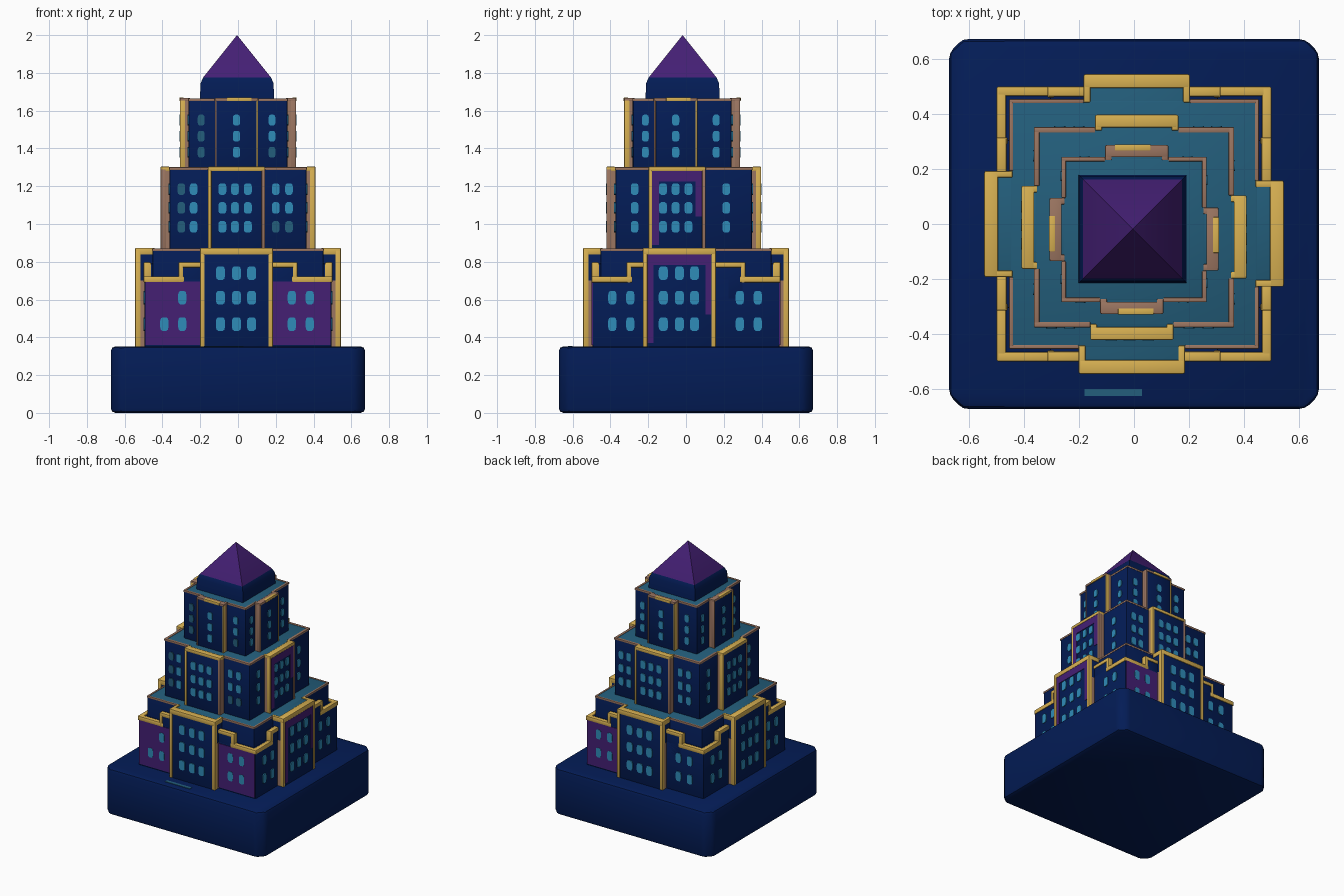
import bpy, bmesh, math
from mathutils import Matrix, Vector

if "Cube" in bpy.data.objects:
    bpy.data.objects.remove(bpy.data.objects["Cube"])


def material(name, rgb):
    m = bpy.data.materials.new(name)
    m.diffuse_color = (*rgb, 1)
    m.use_nodes = True
    m.node_tree.nodes["Principled BSDF"].inputs["Base Color"].default_value = m.diffuse_color
    return m


NAVY = material("navy", (0.001, 0.0115, 0.093))
TEAL = material("teal terrace", (0.017, 0.112, 0.2))
GLASS = material("window blue", (0.028, 0.262, 0.485))
GOLD = material("gold", (0.69, 0.44, 0.085))
TAN = material("tan", (0.33, 0.18, 0.12))
PURPLE = material("purple", (0.058, 0.014, 0.175))


def finish(name, bm, mats):
    bmesh.ops.recalc_face_normals(bm, faces=bm.faces[:])
    me = bpy.data.meshes.new(name)
    bm.to_mesh(me)
    bm.free()
    for m in mats:
        me.materials.append(m)
    ob = bpy.data.objects.new(name, me)
    bpy.context.collection.objects.link(ob)
    return ob


def add_box(bm, x, y, z, bevel=0.0, mat=0, xf=Matrix()):
    """Box from (min, max) ranges, optionally bevelled, moved by xf."""
    part = bmesh.new()
    bmesh.ops.create_cube(part, size=1)
    for v in part.verts:
        v.co = Vector([a + (b - a) * (c + 0.5) for (a, b), c in zip((x, y, z), v.co)])
    if bevel:
        bmesh.ops.bevel(part, geom=part.edges[:], offset=bevel, segments=2,
                        profile=0.5, affect='EDGES')
    for f in part.faces:
        f.material_index = mat
    part.transform(xf)
    tmp = bpy.data.meshes.new("tmp")
    part.to_mesh(tmp)
    part.free()
    bm.from_mesh(tmp)
    bpy.data.meshes.remove(tmp)


def add_window(bm, u, z, face, w, h, xf, mat=0):
    """Thin oval plate on a wall whose outer plane is y = -face."""
    rings = []
    for d in (-0.002, 0.006):
        ring = []
        for i in range(12):
            a = math.tau * (i + 0.5) / 12
            c, s = math.cos(a), math.sin(a)
            ring.append(bm.verts.new(xf @ Vector((
                u + w / 2 * math.copysign(abs(c) ** 0.6, c), -face - d,
                z + h / 2 * math.copysign(abs(s) ** 0.6, s)))))
        rings.append(ring)
    bm.faces.new(rings[1]).material_index = mat
    for i in range(12):
        j = (i + 1) % 12
        bm.faces.new((rings[0][i], rings[0][j], rings[1][j], rings[1][i])).material_index = mat


# plinth: chamfered plan with softened edges
bm = bmesh.new()
R, C = 0.673, 0.05
plan = []
for k in range(4):
    rot = Matrix.Rotation(k * math.pi / 2, 3, 'Z')
    plan += [rot @ Vector((R, -R + C, 0)), rot @ Vector((R, R - C, 0))]
bottom = bm.faces.new([bm.verts.new(p) for p in plan])
top = bmesh.ops.extrude_face_region(bm, geom=[bottom])
bmesh.ops.translate(bm, vec=(0, 0, 0.352),
                    verts=[g for g in top['geom'] if isinstance(g, bmesh.types.BMVert)])
bmesh.ops.recalc_face_normals(bm, faces=bm.faces[:])
bmesh.ops.bevel(bm, geom=bm.edges[:], offset=0.024, segments=2, profile=0.5, affect='EDGES')
finish("plinth", bm, [NAVY])
bm = bmesh.new()
add_box(bm, (-0.18, 0.03), (-0.625, -0.6), (0.35, 0.355))
finish("plinth_step_mark", bm, [TEAL])

# tiers: core and bay reach, bay half width, z range, trim widths, left/right post colour
TIERS = [
    dict(name="lower", core=0.452, bay=0.54, half=0.19, z=(0.34, 0.868), y=0.0, trim=0.024,
         lip=(0.045, 0.03), rim=0.012, posts=(0, 0),
         rows=(0.47, 0.61, 0.74), cols=(-0.085, 0, 0.08), size=(0.05, 0.074)),
    dict(name="middle", core=0.362, bay=0.405, half=0.148, z=(0.86, 1.298), y=-0.012, trim=0.018,
         lip=(0.042, 0.018), rim=0.018, posts=(0, 1),
         rows=(0.985, 1.085, 1.185), cols=(-0.075, -0.008, 0.06), size=(0.044, 0.062)),
    dict(name="upper", core=0.262, bay=0.303, half=0.112, z=(1.29, 1.662), y=-0.02, trim=0.01,
         lip=(0.04, 0.012), rim=0.014, posts=(1, 0),
         rows=(1.38, 1.465, 1.55), cols=(0,), size=(0.04, 0.058)),
]
SHIFT = (-0.008, -0.035, -0.01, 0.0)   # bay offsets: front, right, back, left

for t in TIERS:
    name, core, bay, half = t["name"], t["core"], t["bay"], t["half"]
    z0, z1 = t["z"]
    tr, (lw, lh) = t["trim"], t["lip"]
    base = Matrix.Translation((0, t["y"], 0))
    body, trim, glass, paint = (bmesh.new() for _ in range(4))
    add_box(body, (-core, core), (-core, core), (z0, z1), 0.01, 0, base)
    for k in range(4):
        xf = base @ Matrix.Rotation(k * math.pi / 2, 4, 'Z')
        c = SHIFT[k]
        a, b = c - half, c + half
        purple_bay = k == 1 and name != "upper"
        add_box(body, (a, b), (-bay, -0.1), (z0, z1 - 0.002), 0.008, 0, xf)
        for s in (-1, 1):
            e = c + s * (half + 0.003)
            xr = sorted((e, e - s * tr))
            # gold or tan post on the bay corner, tan strip behind it
            add_box(trim, xr, (-bay - 0.004, -bay + 0.025), (z0, z1 - 0.005), 0.004,
                    t["posts"][s > 0], xf)
            zt = 0.7 if name == "lower" else z1 - 0.01
            add_box(trim, sorted((e - s * 0.001, e - s * 0.008)), (-bay + 0.02, -bay + 0.05),
                    (z0, zt), 0, 1, xf)
            # returning rim on the bay top
            add_box(trim, sorted((e, e - s * 0.024)), (-bay - 0.004, -core + 0.01),
                    (z1 - lh, z1 + 0.005), 0.004, int(name == "upper"), xf)
            # tan edge along the core corner
            add_box(trim, sorted((e, s * (core + 0.002))), (-core - 0.002, -core + t["rim"]),
                    (z1 - 0.012, z1 + 0.003), 0.003, 1, xf)
        # front lip of the bay, tan with a gold middle on the upper tier
        add_box(trim, (a, b), (-bay - 0.005, -bay + lw), (z1 - lh, z1 + 0.006), 0.005,
                int(name == "upper"), xf)
        if name == "upper":
            add_box(trim, (c - 0.05, c + 0.08), (-bay - 0.007, -bay + 0.016),
                    (z1 - lh, z1 + 0.008), 0.003, 0, xf)
        # bay windows
        w, h = t["size"]
        for z in t["rows"]:
            for u in t["cols"]:
                add_window(glass, c + u, z, bay, w, h, xf)
        # corner windows, some of them unlit on the front
        if name == "lower":
            for z in t["rows"][:2]:
                for u in (-0.39, -0.295, 0.285, 0.38):
                    if not (k == 0 and u == -0.39 and z > 0.6):
                        add_window(glass, u, z, 0.495, w * 0.9, h, xf)
        else:
            if name == "upper":
                us = (-0.195, 0.18)
            else:
                us = (-0.3, -0.235, 0.2, 0.27) if k % 2 == 0 else (-0.26, 0.225)
            for z in t["rows"]:
                for u in us:
                    dim = k == 0 and (u in (-0.3, -0.195) or (u > 0 and z == t["rows"][0]))
                    add_window(glass, u, z, core, w * 0.95, h, xf, int(dim))
        # purple frame on the right-hand bays
        if purple_bay:
            lo, hi = z0 + 0.03, z1 - lh
            inner = half - tr + 0.002
            wide = 0.03 if name == "lower" else 0.036
            for s in (-1, 1):
                add_box(paint, sorted((c + s * inner, c + s * (inner - wide))),
                        (-bay - 0.003, -bay + 0.002), (lo if s < 0 else lo + 0.15, hi), 0, 0, xf)
            add_box(paint, (c - inner, c + inner), (-bay - 0.003, -bay + 0.002),
                    (hi - 0.055, hi), 0, 0, xf)
    body.normal_update()
    for f in body.faces:
        if f.normal.z > 0.9:
            f.material_index = 1
    finish(name + "_tier", body, [NAVY, TEAL])
    finish(name + "_tier_trim", trim, [GOLD, TAN])
    finish(name + "_tier_windows", glass, [GLASS, TEAL])
    if len(paint.faces):
        finish(name + "_tier_purple_frame", paint, [PURPLE])
    else:
        paint.free()

# low corner blocks of the lower tier, with a raised step beside each bay
blocks, ledge, panels = bmesh.new(), bmesh.new(), bmesh.new()
F, LOW, HIGH, STEP = 0.495, 0.715, 0.79, 0.305
add_box(blocks, (-F, F), (-F, F), (0.34, LOW), 0.01)
for k in range(4):
    xf = Matrix.Rotation(k * math.pi / 2, 4, 'Z')
    for s in (-1, 1):
        inner = SHIFT[k] + s * 0.18
        add_box(blocks, sorted((inner, s * STEP)), (-F, -0.44), (0.6, HIGH), 0.006, 0, xf)
        # stepped gold coping
        add_box(ledge, sorted((s * (STEP - 0.02), s * (F + 0.004))), (-F - 0.005, -F + 0.03),
                (LOW - 0.025, LOW + 0.008), 0.006, 0, xf)
        add_box(ledge, sorted((s * (STEP - 0.015), s * (STEP + 0.01))), (-F - 0.005, -F + 0.035),
                (LOW - 0.025, HIGH + 0.006), 0.005, 0, xf)
        add_box(ledge, sorted((inner, s * (STEP + 0.01))), (-F - 0.005, -F + 0.032),
                (HIGH - 0.02, HIGH + 0.008), 0.006, 0, xf)
        # purple walls: both front corners and the back right corner
        if k == 0 or (k == 2 and s == -1):
            add_box(panels, sorted((inner, s * (F - 0.006))), (-F - 0.004, -F + 0.002),
                    (0.36, LOW - 0.02), 0, 0, xf)
finish("corner_blocks", blocks, [NAVY])
finish("corner_block_coping", ledge, [GOLD])
finish("corner_purple_panels", panels, [PURPLE])

# roof cap: navy drum and purple pyramid
cap = Matrix.Translation((-0.005, -0.018, 0)) @ Matrix.Rotation(math.pi / 4, 4, 'Z')
bm = bmesh.new()
rings = []
for z, r in ((1.65, 0.197), (1.745, 0.193), (1.775, 0.18), (1.985, 0.012), (2.0, 0.0)):
    n = 4 if r else 1
    ring = [bm.verts.new(cap @ Vector((r * 2 ** 0.5 * math.cos(i * math.pi / 2),
                                       r * 2 ** 0.5 * math.sin(i * math.pi / 2), z)))
            for i in range(n)]
    rings.append(ring if r else ring * 4)
for n, (lo, hi) in enumerate(zip(rings, rings[1:])):
    for i in range(4):
        j = (i + 1) % 4
        vs = (lo[i], lo[j], hi[j], hi[i]) if hi[i] != hi[j] else (lo[i], lo[j], hi[i])
        bm.faces.new(vs).material_index = 1 if n >= 2 else 0
bm.faces.new(rings[0][::-1])
finish("roof_cap", bm, [NAVY, PURPLE])

# smooth the rounded edges, keep the corners crisp
for ob in bpy.context.scene.objects:
    ob.select_set(ob.type == 'MESH')
    bpy.context.view_layer.objects.active = ob
bpy.ops.object.shade_smooth_by_angle(angle=math.radians(35))
